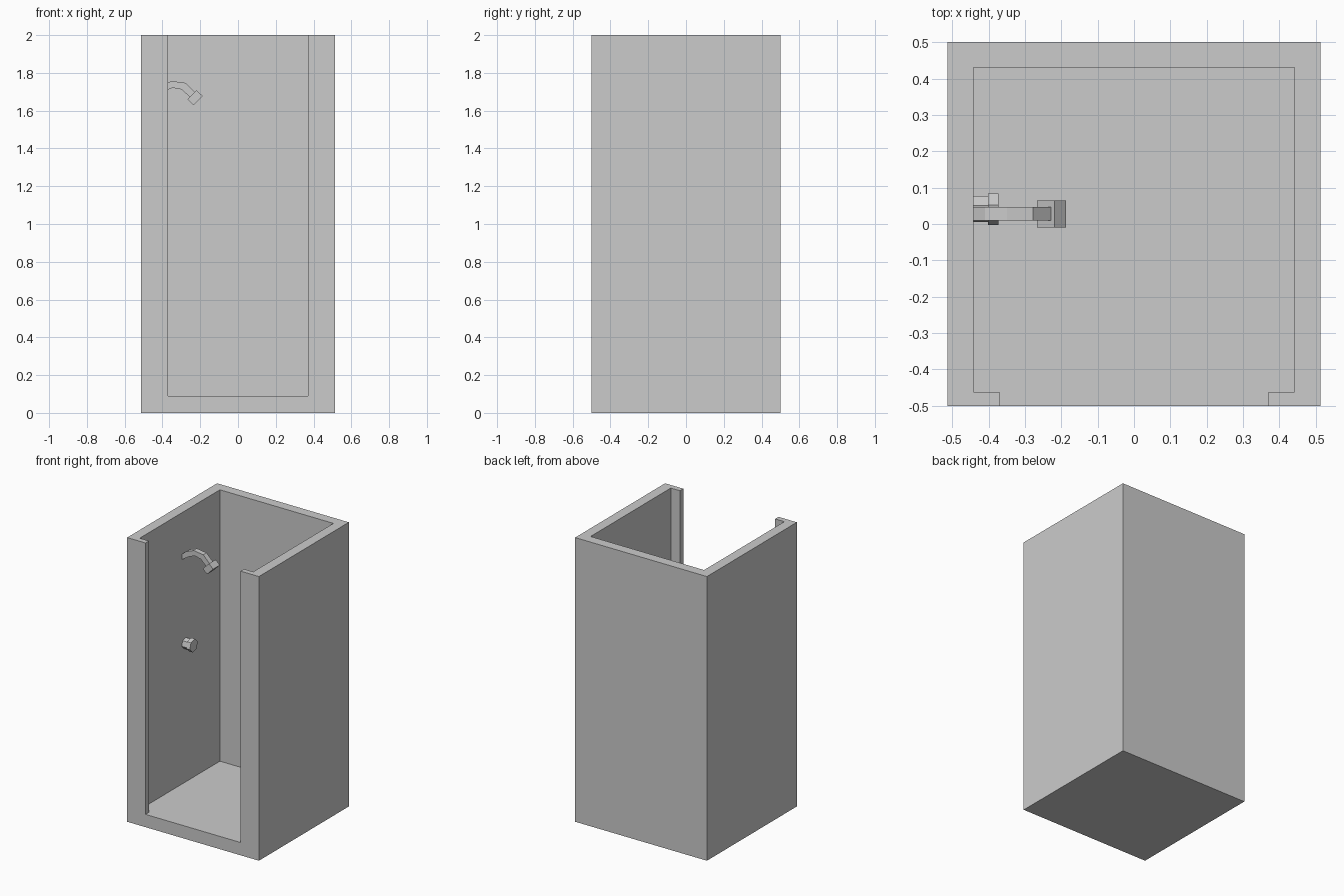
import bpy, bmesh
from math import cos, sin, radians
from mathutils import Vector

if "Cube" in bpy.data.objects:
    bpy.data.objects.remove(bpy.data.objects["Cube"])


def prism(name, points, sweep):
    """Extrude a closed outline of 3D points along the sweep vector."""
    bm = bmesh.new()
    face = bm.faces.new([bm.verts.new(p) for p in points])
    ext = bmesh.ops.extrude_face_region(bm, geom=[face])
    moved = [g for g in ext["geom"] if isinstance(g, bmesh.types.BMVert)]
    bmesh.ops.translate(bm, verts=moved, vec=Vector(sweep))
    bmesh.ops.recalc_face_normals(bm, faces=bm.faces)
    mesh = bpy.data.meshes.new(name)
    bm.to_mesh(mesh)
    bm.free()
    obj = bpy.data.objects.new(name, mesh)
    bpy.context.collection.objects.link(obj)
    return obj


def hexagon(x, y, z, r):
    return [(x, y + r * cos(radians(15 + 60 * i)), z + r * sin(radians(15 + 60 * i)))
            for i in range(6)]


# Stall: solid block with the interior and door opening carved out
W, D = 0.513, 0.5
stall = prism("shower_stall", [(-W, -D, 0), (W, -D, 0), (W, D, 0), (-W, D, 0)], (0, 0, 2))
half = [(0.37, -0.6), (0.37, -0.462), (0.442, -0.462), (0.442, 0.43)]
outline = half + [(-x, y) for x, y in reversed(half)]
cutter = prism("interior_cutter", [(x, y, 0.09) for x, y in outline], (0, 0, 2.2))
cutter.hide_render = True
cut = stall.modifiers.new("interior", 'BOOLEAN')
cut.operation = 'DIFFERENCE'
cut.solver = 'EXACT'
cut.object = cutter
bpy.context.view_layer.objects.active = stall
bpy.ops.object.modifier_apply(modifier=cut.name)
bpy.data.objects.remove(cutter)

# Bent square pipe coming out of the left wall
pipe = [(-0.45, 1.702), (-0.41, 1.735), (-0.35, 1.757), (-0.278, 1.747), (-0.21, 1.68),
        (-0.236, 1.654), (-0.298, 1.712), (-0.345, 1.721), (-0.39, 1.703), (-0.45, 1.665)]
prism("shower_pipe", [(x, 0.01, z) for x, z in pipe], (0, 0.037, 0))

# Tilted box head at the pipe end
head = [(-0.219, 1.708), (-0.187, 1.677), (-0.235, 1.628), (-0.267, 1.66)]
prism("shower_head", [(x, -0.01, z) for x, z in head], (0, 0.075, 0))

# Hexagonal tap: stem and wider cap
prism("tap_stem", hexagon(-0.45, 0.041, 1.07, 0.037), (0.048, 0, 0))
prism("tap_cap", hexagon(-0.402, 0.041, 1.07, 0.045), (0.029, 0, 0))
